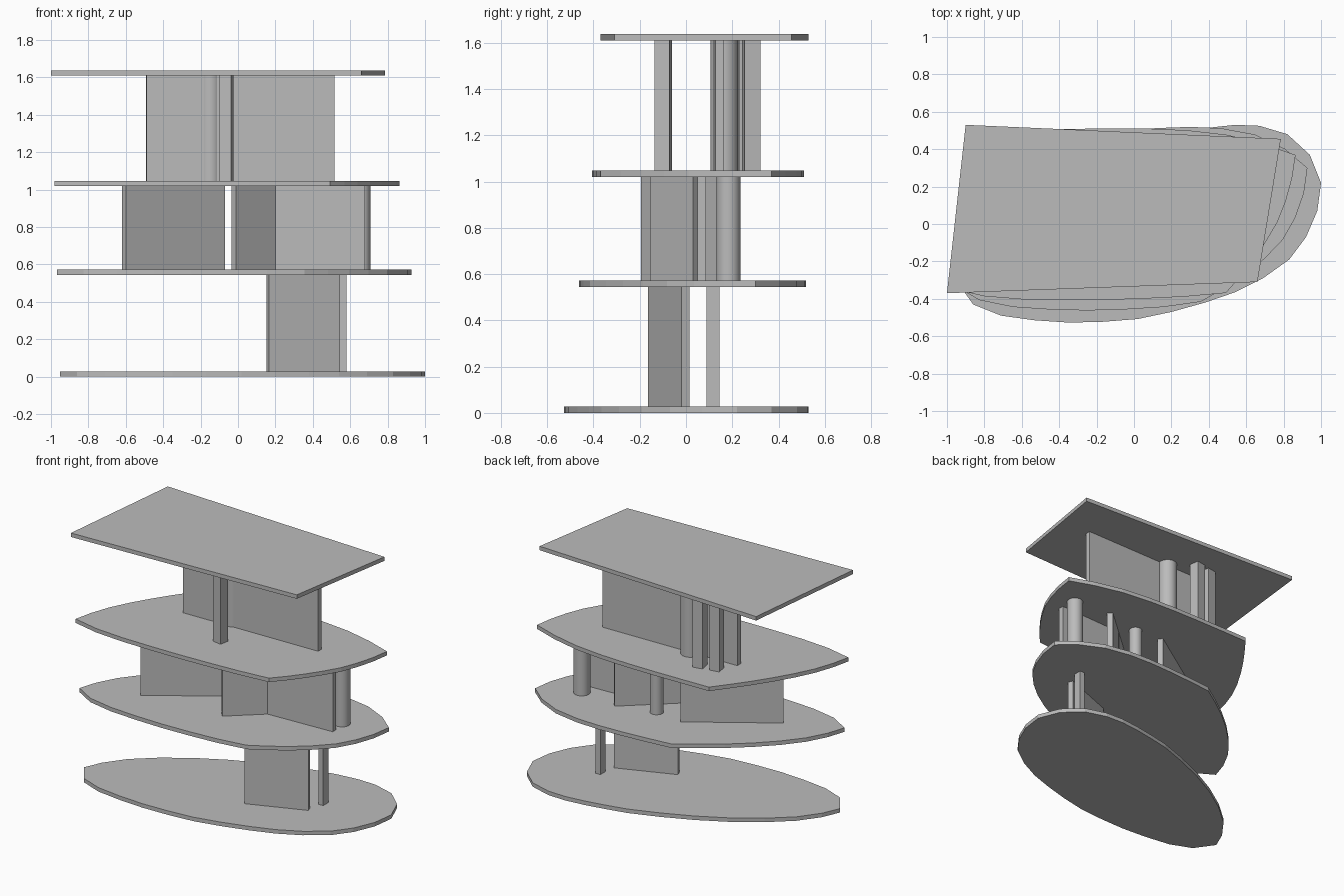
import bpy
import bmesh
import math
from mathutils import Vector

cube = bpy.data.objects.get("Cube")
if cube:
    bpy.data.objects.remove(cube, do_unlink=True)

# One neutral grey for the whole massing model
grey = bpy.data.materials.new("neutral grey")
grey.use_nodes = True
grey.diffuse_color = (0.5, 0.5, 0.5, 1)
grey.node_tree.nodes["Principled BSDF"].inputs["Base Color"].default_value = grey.diffuse_color


def extrude_outline(name, outline, bottom, top, smooth=False):
    """Make a prism object from a counter-clockwise plan outline."""
    bm = bmesh.new()
    base = bm.faces.new([bm.verts.new((x, y, bottom)) for x, y in outline])
    result = bmesh.ops.extrude_face_region(bm, geom=[base], use_keep_orig=True)
    upper = [item for item in result["geom"] if isinstance(item, bmesh.types.BMVert)]
    bmesh.ops.translate(bm, verts=upper, vec=(0, 0, top - bottom))
    bmesh.ops.recalc_face_normals(bm, faces=bm.faces[:])
    mesh = bpy.data.meshes.new(name)
    bm.to_mesh(mesh)
    bm.free()
    mesh.materials.append(grey)
    obj = bpy.data.objects.new(name, mesh)
    bpy.context.collection.objects.link(obj)
    if smooth:
        bpy.ops.object.select_all(action="DESELECT")
        obj.select_set(True)
        bpy.context.view_layer.objects.active = obj
        bpy.ops.object.shade_smooth_by_angle(angle=math.radians(40))
    return obj


def wall(name, start, end, level, thickness=0.037):
    """Straight wall whose front face runs from start to end."""
    a, b = Vector(start), Vector(end)
    along = (b - a).normalized()
    back = Vector((-along.y, along.x)) * thickness
    extrude_outline(name, [a, b, b + back, a + back], *level)


def post(name, centre, size, level, turn=0):
    """Rectangular post, turned in plan by an angle in degrees."""
    c, s = math.cos(math.radians(turn)), math.sin(math.radians(turn))
    outline = []
    for i, j in ((-1, -1), (1, -1), (1, 1), (-1, 1)):
        x, y = i * size[0] / 2, j * size[1] / 2
        outline.append((centre[0] + x * c - y * s, centre[1] + x * s + y * c))
    extrude_outline(name, outline, *level)


def round_column(name, centre, radius, level, sides=32):
    angles = [math.tau * i / sides for i in range(sides)]
    outline = [(centre[0] + radius * math.cos(a), centre[1] + radius * math.sin(a))
               for a in angles]
    extrude_outline(name, outline, *level, smooth=True)


# Floor plates blend from a rounded plan at the base to a four-sided roof
roof_corners = [Vector(p) for p in ((-1, -.37), (.66, -.31), (.785, .455), (-.9, .53))]
round_sides = [
    [(-.952, -.3), (-.86, -.43), (-.71, -.49), (-.53, -.515), (-.35, -.527), (-.17, -.523), (.02, -.508)],
    [(.2, -.47), (.38, -.42), (.54, -.365), (.69, -.29), (.83, -.19), (.92, -.07), (.98, .07)],
    [(1, .22), (.94, .37), (.82, .48), (.67, .525), (.54, .53), (.4, .515), (.26, .49)],
    [(.12, .46), (-.08, .39), (-.28, .305), (-.47, .205), (-.65, .085), (-.8, -.045), (-.9, -.18)],
]


def plate_outline(blend):
    outline = []
    for side, points in enumerate(round_sides):
        a, b = roof_corners[side], roof_corners[(side + 1) % len(roof_corners)]
        for i, point in enumerate(points):
            outline.append(Vector(point).lerp(a.lerp(b, i / len(points)), blend))
    return outline


ROOF = 1.61
THICK = 0.027
for name, height in (("base_plate", 0), ("lower_floor", .545), ("upper_floor", 1.02)):
    extrude_outline(name, plate_outline(height / ROOF), height, height + THICK)
extrude_outline("roof_plate", roof_corners, ROOF, ROOF + THICK)

ground_level = (THICK, .545)
middle_level = (.545 + THICK, 1.02)
top_level = (1.02 + THICK, ROOF)

# Ground storey
wall("ground_wall", (.165, -.165), (.545, -.02), ground_level)
post("ground_post", (.562, .117), (.035, .055), ground_level)

# Middle storey: one free wall, one wall crossed by a branch, two columns
wall("middle_left_wall", (-.6, -.195), (-.07, .155), middle_level)
wall("middle_cross_wall", (-.01, -.155), (.4, .205), middle_level)
wall("middle_branch_wall", (.185, .03), (.68, .05), middle_level)
round_column("middle_right_column", (.656, .183), .052, middle_level)
round_column("middle_inner_column", (.114, .152), .042, middle_level)

# Top storey: long wall with an embedded column and three posts
wall("top_wall", (-.49, .11), (.515, .127), top_level)
round_column("top_column", (-.148, .165), .06, top_level)
post("top_front_post", (-.063, -.098), (.065, .065), top_level, -10)
post("top_back_post_inner", (-.302, .282), (.068, .07), top_level, 10)
post("top_back_post_outer", (-.412, .258), (.068, .07), top_level, 10)
